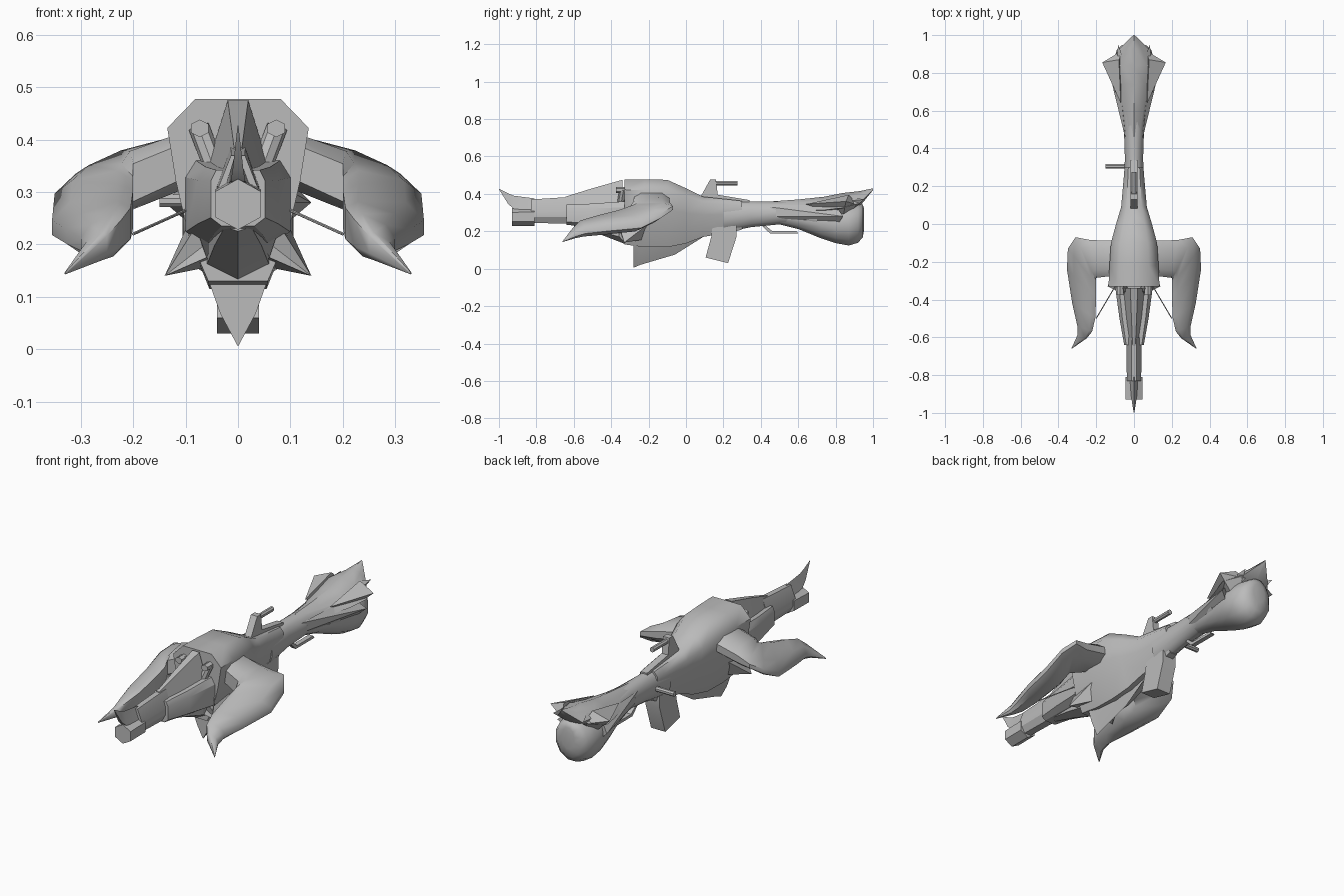
import bpy, math
from mathutils import Vector

mat = bpy.data.materials.new("grey")
mat.diffuse_color = (0.5, 0.5, 0.5, 1)


def make(name, verts, faces, angle=35):
    me = bpy.data.meshes.new(name)
    me.from_pydata([tuple(v) for v in verts], [], faces)
    me.materials.append(mat)
    ob = bpy.data.objects.new(name, me)
    bpy.context.collection.objects.link(ob)
    bpy.ops.object.select_all(action='DESELECT')
    ob.select_set(True)
    bpy.context.view_layer.objects.active = ob
    bpy.ops.object.mode_set(mode='EDIT')
    bpy.ops.mesh.select_all(action='SELECT')
    bpy.ops.mesh.normals_make_consistent(inside=False)
    bpy.ops.object.mode_set(mode='OBJECT')
    bpy.ops.object.shade_smooth_by_angle(angle=math.radians(angle))
    return ob


def skin(name, rings, angle=35):
    n, m = len(rings[0]), len(rings)
    faces = [(i * n + j, i * n + (j + 1) % n, (i + 1) * n + (j + 1) % n, (i + 1) * n + j)
             for i in range(m - 1) for j in range(n)]
    faces += [tuple(range(n)), tuple((m - 1) * n + j for j in range(n))]
    return make(name, [v for r in rings for v in r], faces, angle)


def ngon(n, turn=0.5):
    return [(math.cos(2 * math.pi * (k + turn) / n), math.sin(2 * math.pi * (k + turn) / n)) for k in range(n)]


def loft(name, sections, shape, angle=35, x=0):
    """Sections along y: (y, half width, bottom, top)."""
    return skin(name, [[(x + px * w, y, (b + t) / 2 + pz * (t - b) / 2) for px, pz in shape]
                       for y, w, b, t in sections], angle)


def tube(name, a, b, r, n=8):
    a, b = Vector(a), Vector(b)
    q = (b - a).to_track_quat('Z', 'Y')
    return skin(name, [[p + q @ Vector((c * r, s * r, 0)) for c, s in ngon(n)] for p in (a, b)])


def bent(name, sections, shape, s, angle=45):
    """Sections spanned between an inner and an outer (x, y, middle z, half height) point."""
    rings = []
    for xi, yi, zi, hi, xo, yo, zo, ho in sections:
        a, b = Vector((s * xi, yi, zi)), Vector((s * xo, yo, zo))
        rings.append([a.lerp(b, (1 + c) / 2) + Vector((0, 0, d * (hi + (ho - hi) * (1 + c) / 2)))
                      for c, d in shape])
    return skin(name, rings, angle)


def plate(name, outline, half, x=0):
    """Side outline of (y, z) points given thickness in x."""
    return skin(name, [[(x + s * half, y, z) for y, z in outline] for s in (-1, 1)], 20)


def fin(name, pts, tip, angle=20):
    n = len(pts)
    return make(name, pts + [tip], [tuple(range(n))] + [(i, (i + 1) % n, n) for i in range(n)], angle)


hexa = [(1, .5), (0, 1), (-1, .5), (-1, -.5), (0, -1), (1, -.5)]
shell = [(.6, 1), (-.6, 1), (-1, .68), (-.88, .1), (-.7, -.5), (-.42, -1), (.42, -1), (.7, -.5), (.88, .1), (1, .68)]
round12 = ngon(12)
round8 = [(1, .4), (.55, 1), (-.6, 1), (-1, .6), (-1, -.6), (-.6, -1), (.55, -1), (1, -.4)]

# main body and neck of the stock
loft("body", [(-.33, .135, .13, .478), (-.22, .13, .115, .478), (-.1, .122, .115, .475), (.0, .095, .135, .43),
              (.09, .068, .17, .385), (.25, .054, .195, .368), (.3, .05, .21, .362)], shell, 50)
loft("stock_neck", [(.2, .055, .19, .368), (.35, .05, .22, .362), (.5, .055, .235, .36),
                    (.6, .07, .225, .36), (.7, .095, .2, .365)], round12, 50)
# rounded butt
loft("butt", [(.48, .045, .24, .34), (.6, .065, .21, .34), (.72, .092, .16, .345), (.8, .108, .133, .35),
              (.87, .11, .12, .355), (.92, .095, .135, .35), (.945, .07, .165, .345), (.953, .035, .21, .32)],
     round12, 60)
# flared crest over the butt
crest = [(1, -.5), (.5, .6), (0, 1), (-.5, .6), (-1, -.5), (0, -.9)]
loft("crest", [(.46, .05, .29, .36), (.6, .072, .29, .37), (.74, .112, .29, .385), (.84, .14, .30, .405),
               (.93, .075, .33, .415), (1.0, .003, .42, .43)], crest, 40)
# keel spike with V-shaped section
loft("keel", [(-.282, .056, .005, .13), (-.24, .056, .022, .17),
              (-.06, .06, .075, .22), (.1, .035, .175, .25)],
     [(1, 1), (-1, 1), (-.6, 0), (0, -1), (.6, 0)], 30)
# grip
plate("grip", [(.14, .22), (.135, .17), (.105, .06), (.225, .03), (.27, .17), (.27, .23)], .04)
# sight fin, rods
plate("sight_fin", [(.07, .37), (.13, .478), (.16, .478), (.17, .395), (.34, .367), (.34, .34)], .018)
tube("sight_rod", (0, .14, .457), (0, .275, .457), .013)
tube("bolt_handle", (-.15, .305, .283), (-.03, .305, .283), .013)
# lower rail
plate("lower_rail", [(.42, .235), (.46, .202), (.59, .202), (.6, .188), (.45, .188), (.4, .235)], .012)

# front cowl, barrel and muzzle
loft("cowl", [(-.64, .052, .235, .342), (-.5, .077, .22, .348), (-.33, .1, .2, .36)],
     [(.8, 1), (-.8, 1), (-1, .6), (-1, -.7), (-.6, -1), (.6, -1), (1, -.7), (1, .6)], 30)
loft("top_cowl", [(-.645, .025, .32, .385), (-.5, .045, .33, .43), (-.34, .065, .33, .475)],
     [(.3, 1), (-.3, 1), (-1, -1), (1, -1)], 25)
loft("jaw", [(-.6, .025, .225, .26), (-.45, .045, .18, .25), (-.32, .06, .13, .25)], hexa, 30)
loft("barrel", [(-.83, .038, .245, .37), (-.6, .04, .24, .385)],
     [(.35, 1), (-.35, 1), (-1, 0), (-1, -.5), (-.5, -1), (.5, -1), (1, -.5), (1, 0)], 30)
loft("muzzle", [(-.93, .044, .228, .325), (-.81, .044, .228, .33)], hexa, 25)
# raised front blade
loft("front_blade", [(-1.0, .001, .425, .428), (-.95, .01, .345, .402), (-.92, .014, .32, .39),
                     (-.81, .024, .31, .376)], [(0, 1), (-1, -1), (1, -1)], 25)

for s in (-1, 1):
    # mitred arm ending in a claw
    bent("arm", [(.08, -.27, .37, .055, .08, -.09, .365, .05), (.2, -.285, .318, .06, .23, -.085, .335, .045),
                 (.2, -.3, .29, .065, .31, -.07, .325, .025), (.2, -.32, .28, .068, .35, -.13, .285, .03),
                 (.2, -.38, .268, .06, .355, -.24, .232, .035), (.205, -.5, .24, .05, .327, -.42, .215, .035),
                 (.222, -.57, .222, .043, .3, -.54, .2, .03), (.25, -.605, .2, .028, .3, -.59, .18, .02),
                 (.329, -.66, .145, .002, .331, -.658, .145, .002)], round8, s)
    # strut between claw and body
    tube("strut", (s * .2, -.5, .22), (s * .1, -.33, .265), .003, 6)
    # lower fang
    fin("fang", [(s * .03, -.36, .225), (s * .08, -.36, .235), (s * .095, -.2, .24), (s * .04, -.2, .16),
                 (s * .06, -.36, .175)], (s * .14, -.33, .14))
    # studs and their slanted bases on the body front
    loft("stud", [(-.375, .017, .405, .438), (-.32, .017, .405, .438)], hexa, 25, s * .073)
    tube("stud_base", (s * .075, -.335, .425), (s * .045, -.35, .345), .02)
    # side ears on the butt
    fin("ear", [(s * .07, .64, .345), (s * .08, .87, .395), (s * .06, .92, .34), (s * .08, .84, .28)],
        (s * .168, .855, .36))
    fin("rear_tooth", [(s * .05, .86, .39), (s * .09, .84, .36), (s * .06, .88, .31)], (s * .085, .952, .37))
    # lower side fin of the stock
    fin("side_fin", [(s * .045, .45, .33), (s * .045, .45, .28), (s * .07, .8, .22), (s * .08, .8, .34)],
        (s * .14, .84, .28))
